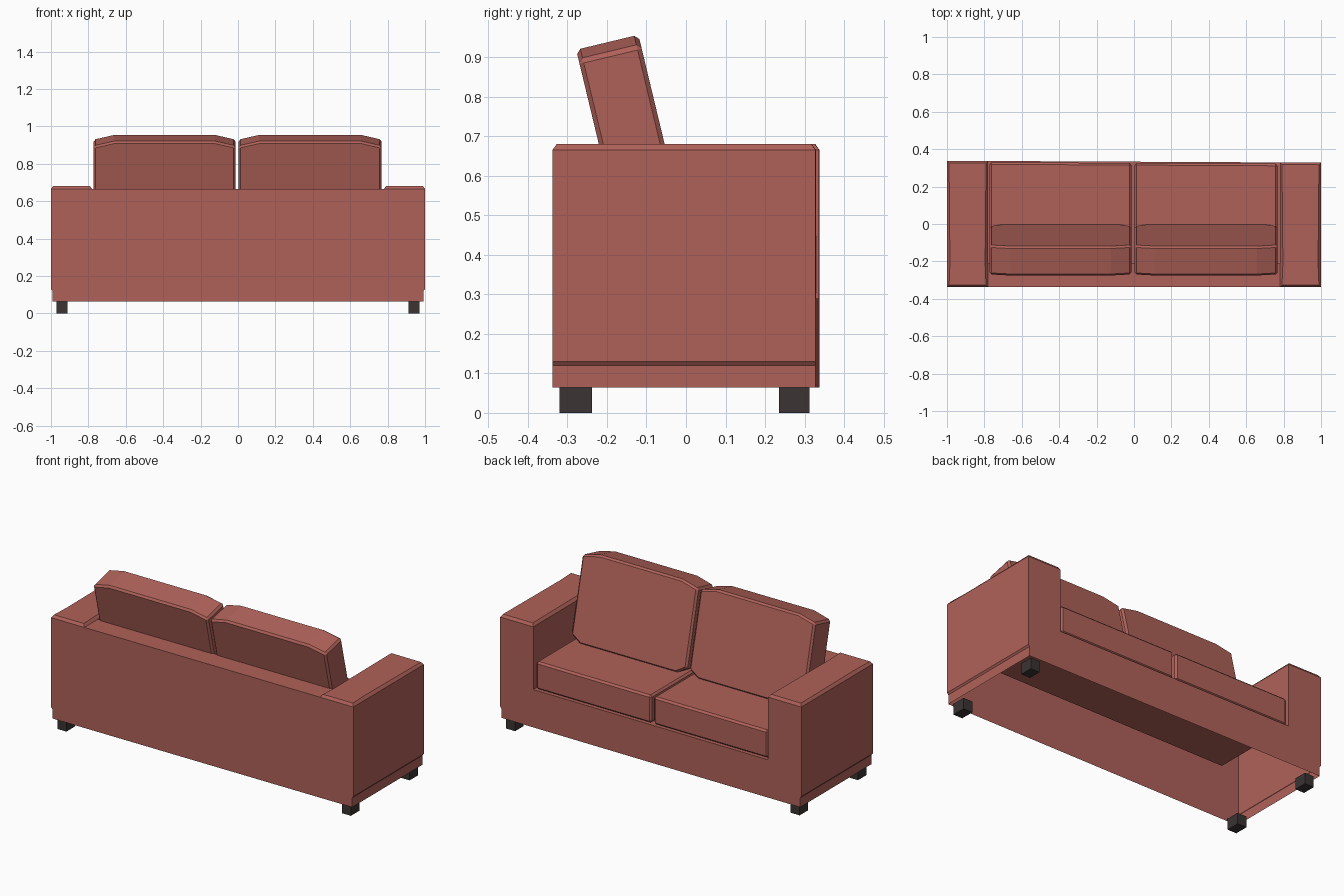
import bpy, bmesh, math
from mathutils import Matrix, Vector

if "Cube" in bpy.data.objects:
    bpy.data.objects.remove(bpy.data.objects["Cube"])


def material(name, rgb):
    m = bpy.data.materials.new(name)
    m.use_nodes = True
    m.diffuse_color = (*rgb, 1)
    m.node_tree.nodes["Principled BSDF"].inputs["Base Color"].default_value = (*rgb, 1)
    return m


fabric = material("terracotta fabric", (0.43, 0.121, 0.1))
dark = material("dark wood", (0.043, 0.034, 0.034))


def finish(name, bm, mat, bevel=0):
    bmesh.ops.recalc_face_normals(bm, faces=bm.faces)
    me = bpy.data.meshes.new(name)
    bm.to_mesh(me)
    bm.free()
    me.materials.append(mat)
    ob = bpy.data.objects.new(name, me)
    bpy.context.collection.objects.link(ob)
    if bevel:
        mod = ob.modifiers.new("bevel", 'BEVEL')
        mod.width = bevel
        mod.segments = 1
        mod.limit_method = 'ANGLE'
        mod.angle_limit = math.radians(40)
    return ob


def skew_front(bm):
    # the open side runs very slightly out of square
    for v in bm.verts:
        if v.co.y > 0:
            v.co.y -= 0.005 * (1 + v.co.x)


def box(name, lo, hi, mat, bevel=0, skew=False):
    bm = bmesh.new()
    bmesh.ops.create_cube(bm, size=1)
    lo, hi = Vector(lo), Vector(hi)
    for v in bm.verts:
        v.co = (lo + hi) / 2 + v.co * (hi - lo)
    if skew:
        skew_front(bm)
    return finish(name, bm, mat, bevel)


# Hollow frame: arms, backrest and seat deck as one open-bottomed shell
RIM, DECK, BASE, DEPTH = 0.665, 0.29, 0.064, 0.338
xs, ys = (-1, -0.78, 0.78, 1), (-DEPTH, -0.21, DEPTH)
bm = bmesh.new()
grid = [[bm.verts.new((x, y, RIM)) for y in ys] for x in xs]
cells = {(i, j): bm.faces.new((grid[i][j], grid[i + 1][j], grid[i + 1][j + 1], grid[i][j + 1]))
         for i in range(3) for j in range(2)}
arms = [[cells[i, 0], cells[i, 1]] for i in (0, 2)]

# Sink the seat deck and open its front
ext = bmesh.ops.extrude_face_region(bm, geom=[cells[1, 1]])["geom"]
for v in ext:
    if isinstance(v, bmesh.types.BMVert):
        v.co.z = DECK
if cells[1, 1].is_valid:
    bmesh.ops.delete(bm, geom=[cells[1, 1]], context='FACES_ONLY')
front = [f for f in bm.faces if all(v.co.y > DEPTH - 0.01 for v in f.verts)]
bmesh.ops.delete(bm, geom=front, context='FACES')

# Drop the outer walls, with a small step above the plinth
rim = [e for e in bm.edges if e.is_boundary
       and abs(e.verts[0].co.z - e.verts[1].co.z) < 0.001]
for z, sx in ((0.13, 1), (0.12, 0.992), (BASE, 1)):
    out = bmesh.ops.extrude_edge_only(bm, edges=rim)["geom"]
    for g in out:
        if isinstance(g, bmesh.types.BMVert):
            g.co.z = z
            g.co.x *= sx
    rim = [g for g in out if isinstance(g, bmesh.types.BMEdge)
           and all(abs(v.co.z - z) < 0.001 for v in g.verts)]

# Raised chamfered arm tops
for faces in arms:
    bmesh.ops.inset_region(bm, faces=faces, thickness=0.016, depth=0, use_boundary=True)
    for v in {v for f in faces for v in f.verts}:
        v.co.z = RIM + 0.016
skew_front(bm)
finish("sofa_frame", bm, fabric)

# Cushions
for side, x0, x1 in (("right", -0.772, -0.013), ("left", 0.003, 0.768)):
    box("seat_cushion_" + side, (x0, -0.205, DECK + 0.003), (x1, 0.331, 0.458), fabric, 0.011, True)

    # Leaning back cushion: crowned outline given thickness
    w = (x1 - x0) / 2
    half = [(w - 0.065, 0), (w, 0.04), (w, 0.49), (w - 0.11, 0.516)]
    outline = half + [(-x, z) for x, z in reversed(half)]
    bm = bmesh.new()
    face = bm.faces.new([bm.verts.new((x, 0, z)) for x, z in outline])
    ext = bmesh.ops.extrude_face_region(bm, geom=[face])["geom"]
    bmesh.ops.translate(bm, vec=(0, -0.162, 0),
                        verts=[g for g in ext if isinstance(g, bmesh.types.BMVert)])
    lean = Matrix.Translation(((x0 + x1) / 2, 0, 0.455)) @ Matrix.Rotation(math.radians(13.5), 4, 'X')
    bmesh.ops.transform(bm, matrix=lean, verts=bm.verts)
    finish("back_cushion_" + side, bm, fabric, 0.011)

# Legs
for sx, side in ((-1, "right"), (1, "left")):
    for y0, y1, end in ((-0.32, -0.238, "rear"), (0.235, 0.313, "front")):
        xa, xb = sorted((sx * 0.911, sx * 0.971))
        box(f"leg_{end}_{side}", (xa, y0, 0), (xb, y1, BASE + 0.002), dark)
